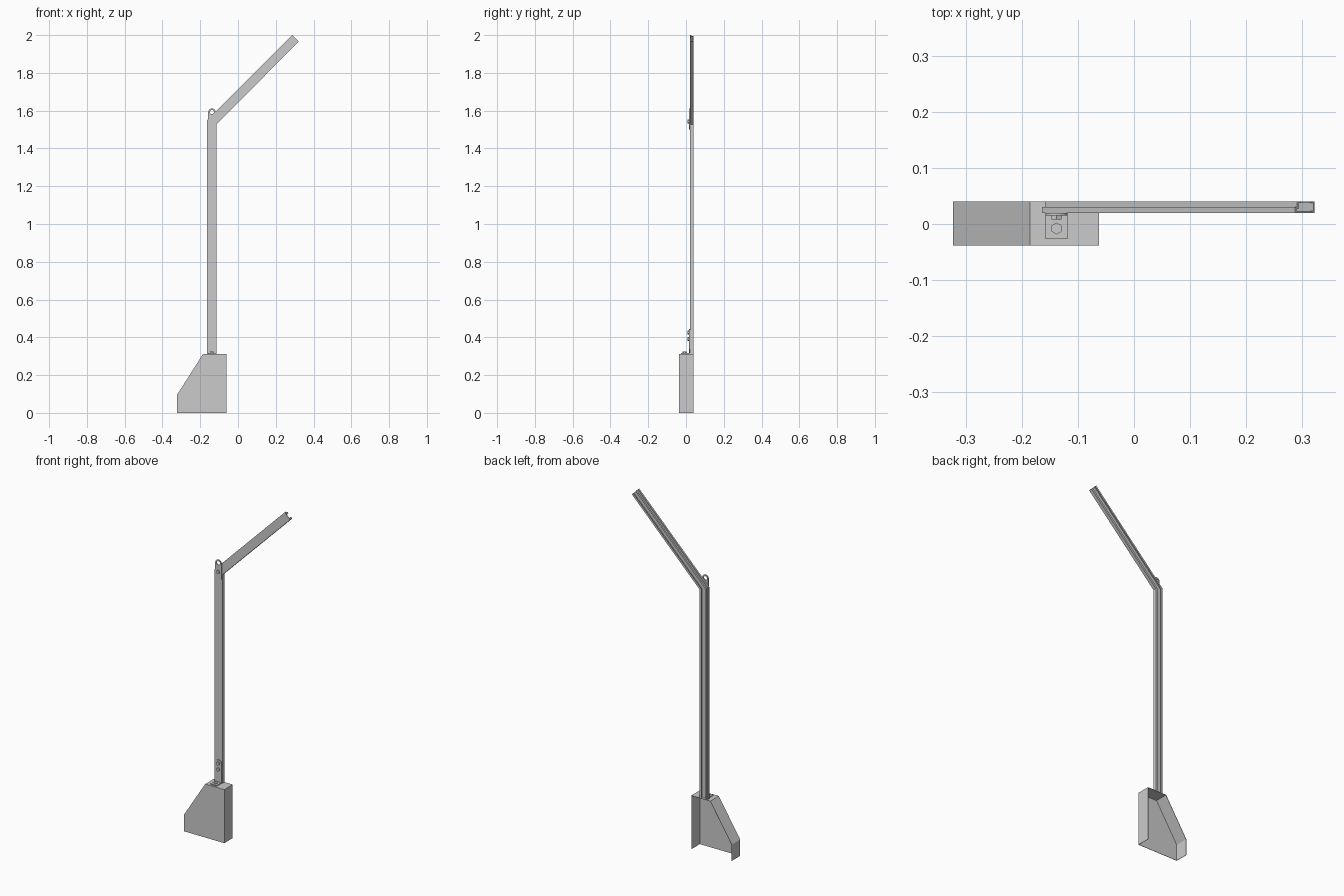
import bpy, bmesh, math
from mathutils import Matrix

if "Cube" in bpy.data.objects:
    bpy.data.objects.remove(bpy.data.objects["Cube"])

CX = -0.138  # centre line of brackets and bolts


def mesh_object(name, bm, recalc=True):
    if recalc:
        bmesh.ops.recalc_face_normals(bm, faces=bm.faces)
    me = bpy.data.meshes.new(name)
    bm.to_mesh(me)
    bm.free()
    ob = bpy.data.objects.new(name, me)
    bpy.context.collection.objects.link(ob)
    return ob


def cylinder(name, loc, r, depth, sides, axis):
    bm = bmesh.new()
    bmesh.ops.create_cone(bm, cap_ends=True, segments=sides, radius1=r, radius2=r, depth=depth)
    rot = Matrix.Rotation(math.pi / 2, 4, 'X') if axis == 'Y' else Matrix()
    bmesh.ops.transform(bm, matrix=Matrix.Translation(loc) @ rot, verts=bm.verts)
    return mesh_object(name, bm)


def tab_plate(name, z0, z1, half, y0, y1, hole=0):
    """Upright plate with a round top and an optional hole."""
    cz = z1 - half
    arc = [(CX + half * math.cos(a), cz + half * math.sin(a))
           for a in [math.pi * i / 16 for i in range(17)]]
    loops = [[(CX - half, z0), (CX + half, z0)] + arc]
    if hole:
        loops.append([(CX + hole * math.cos(a), cz + hole * math.sin(a))
                      for a in [math.tau * i / 24 for i in range(24)]])
    cu = bpy.data.curves.new(name, 'CURVE')
    cu.dimensions = '2D'
    cu.fill_mode = 'BOTH'
    cu.extrude = (y1 - y0) / 2
    for pts in loops:
        sp = cu.splines.new('POLY')
        sp.points.add(len(pts) - 1)
        for p, (x, z) in zip(sp.points, pts):
            p.co = (x, z, 0, 1)
        sp.use_cyclic_u = True
    ob = bpy.data.objects.new(name, cu)
    ob.location.y = (y0 + y1) / 2
    ob.rotation_euler.x = math.pi / 2
    bpy.context.collection.objects.link(ob)
    bpy.ops.object.select_all(action='DESELECT')
    ob.select_set(True)
    bpy.context.view_layer.objects.active = ob
    bpy.ops.object.convert(target='MESH')


# Base cover: folded sheet, open at the back and the bottom
outline = [(-0.323, 0), (-0.062, 0), (-0.062, 0.312), (-0.185, 0.312), (-0.323, 0.095)]
bm = bmesh.new()
front = [bm.verts.new((x, -0.038, z)) for x, z in outline]
back = [bm.verts.new((x, 0.04, z)) for x, z in outline]
bm.faces.new(front)
for i in range(1, 5):
    j = (i + 1) % 5
    bm.faces.new((front[j], front[i], back[i], back[j]))
base = mesh_object("base_cover", bm, recalc=False)
mod = base.modifiers.new("sheet", 'SOLIDIFY')
mod.thickness = 0.002
mod.offset = -1
mod.use_even_offset = True

# Post and arm: one stepped channel profile swept through a mitred 45 degree bend
W, S, T = 0.049, 0.005, 0.003
L = W - S
profile = [(0, .04), (0, .02), (W, .02), (W, .03), (L, .03), (L, .04),
           (L - .01, .04), (L - .01, .037), (L - T, .037), (L - T, .027),
           (W - T, .027), (W - T, .023), (T, .023), (T, .037), (.012, .037), (.012, .04)]
k = math.sqrt(0.5)
bottom = lambda u: (-0.115 - u, 0.312)
mitre = lambda u: (-0.115 - u, 1.528 + u * math.tan(math.pi / 8))
tip = lambda u: (0.322 - u * k, 1.9654 + u * k)


def channel(name, start, end):
    bm = bmesh.new()
    rings = []
    for f in (start, end):
        rings.append([bm.verts.new((f(u)[0], y, f(u)[1])) for u, y in profile])
        bm.faces.new(rings[-1])
    n = len(profile)
    for i in range(n):
        j = (i + 1) % n
        bm.faces.new((rings[0][i], rings[0][j], rings[1][j], rings[1][i]))
    mesh_object(name, bm)


channel("post", bottom, mitre)
channel("arm", mitre, tip)

# Lower angle bracket: upright leg and flat foot
tab_plate("lower_bracket_leg", 0.312, 0.445, 0.0195, 0.015, 0.02)
bm = bmesh.new()
bmesh.ops.create_cube(bm, size=1)
bmesh.ops.transform(bm, matrix=Matrix.Translation((CX, -0.0035, 0.3145))
                    @ Matrix.Diagonal((0.039, 0.047, 0.005, 1)), verts=bm.verts)
mesh_object("lower_bracket_foot", bm)

# Upper hanging plate with eye
tab_plate("upper_eye_plate", 1.5, 1.612, 0.0195, 0.015, 0.02, hole=0.011)

# Hex bolts
for i, z in enumerate((0.39, 0.425, 1.542)):
    cylinder(f"bracket_bolt_{i + 1}", (CX, 0.0115, z), 0.0105, 0.007, 6, 'Y')
cylinder("foot_bolt", (CX, -0.008, 0.3205), 0.0105, 0.007, 6, 'Z')
